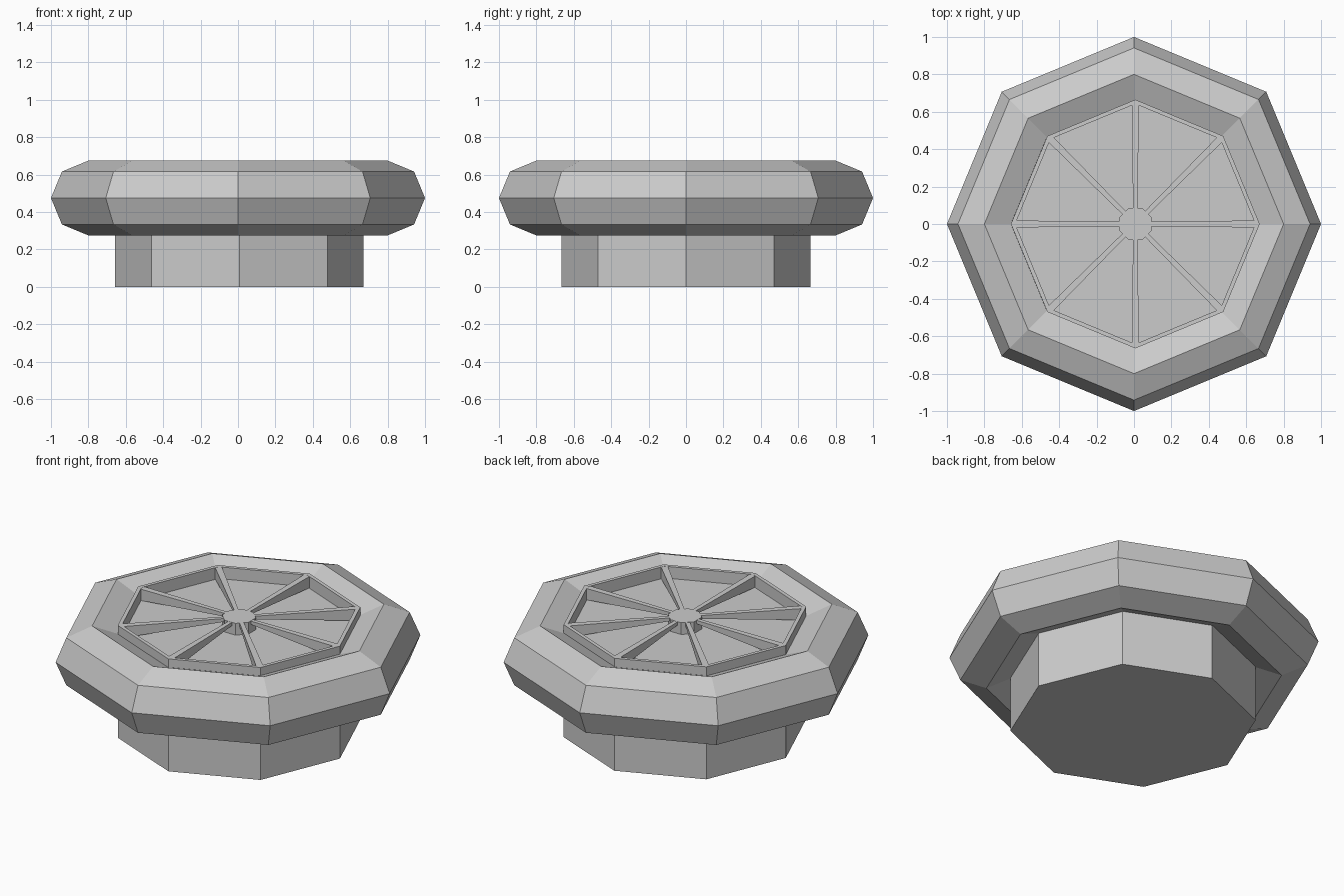
import bpy, bmesh, math
from math import sin, cos, pi

if "Cube" in bpy.data.objects:
    bpy.data.objects.remove(bpy.data.objects["Cube"])

CX = 0.007  # slight sideways offset of the inner drum


def finish(name, bm, x=0.0):
    bmesh.ops.recalc_face_normals(bm, faces=bm.faces)
    me = bpy.data.meshes.new(name)
    bm.to_mesh(me)
    bm.free()
    ob = bpy.data.objects.new(name, me)
    ob.location.x = x
    bpy.context.collection.objects.link(ob)
    return ob


def lathe(name, profile, sides=8, start=0.0, x=0.0):
    """Revolve (radius, z) points; end points on the axis close the solid."""
    bm = bmesh.new()
    rings = []
    for r, z in profile:
        if r == 0:
            rings.append([bm.verts.new((0, 0, z))] * sides)
        else:
            rings.append([bm.verts.new((r * cos(start + 2 * pi * i / sides),
                                        r * sin(start + 2 * pi * i / sides), z))
                          for i in range(sides)])
    for a, b in zip(rings, rings[1:]):
        for i in range(sides):
            j = (i + 1) % sides
            bm.faces.new(list(dict.fromkeys([a[i], a[j], b[j], b[i]])))
    return finish(name, bm, x)


# Chunky octagonal rim
bpy.ops.mesh.primitive_torus_add(major_segments=8, minor_segments=8,
                                 major_radius=0.8, minor_radius=0.2,
                                 location=(0, 0, 0.475))
bpy.context.object.name = "rim"

# Octagonal drum with a recessed top panel
lathe("drum", [(0, 0), (0.665, 0), (0.665, 0.67), (0.642, 0.67),
               (0.642, 0.60), (0, 0.60)], x=CX)

# Central hub
lathe("hub", [(0, 0.59), (0.093, 0.59), (0.093, 0.67), (0, 0.67)],
      start=pi / 8, x=CX)

# Tapered spokes, deepest where they meet the drum wall
for k in range(8):
    a = k * pi / 4
    bm = bmesh.new()
    ends = []
    for r, w, zb in ((0.08, 0.012, 0.65), (0.65, 0.019, 0.60)):
        ends.append([bm.verts.new((r * cos(a) - s * sin(a), r * sin(a) + s * cos(a), z))
                     for s, z in ((-w, zb), (w, zb), (w, 0.669), (-w, 0.669))])
    for i in range(4):
        j = (i + 1) % 4
        bm.faces.new([ends[0][i], ends[0][j], ends[1][j], ends[1][i]])
    bm.faces.new(ends[0])
    bm.faces.new(ends[1])
    finish(f"spoke_{k + 1}", bm, CX)
